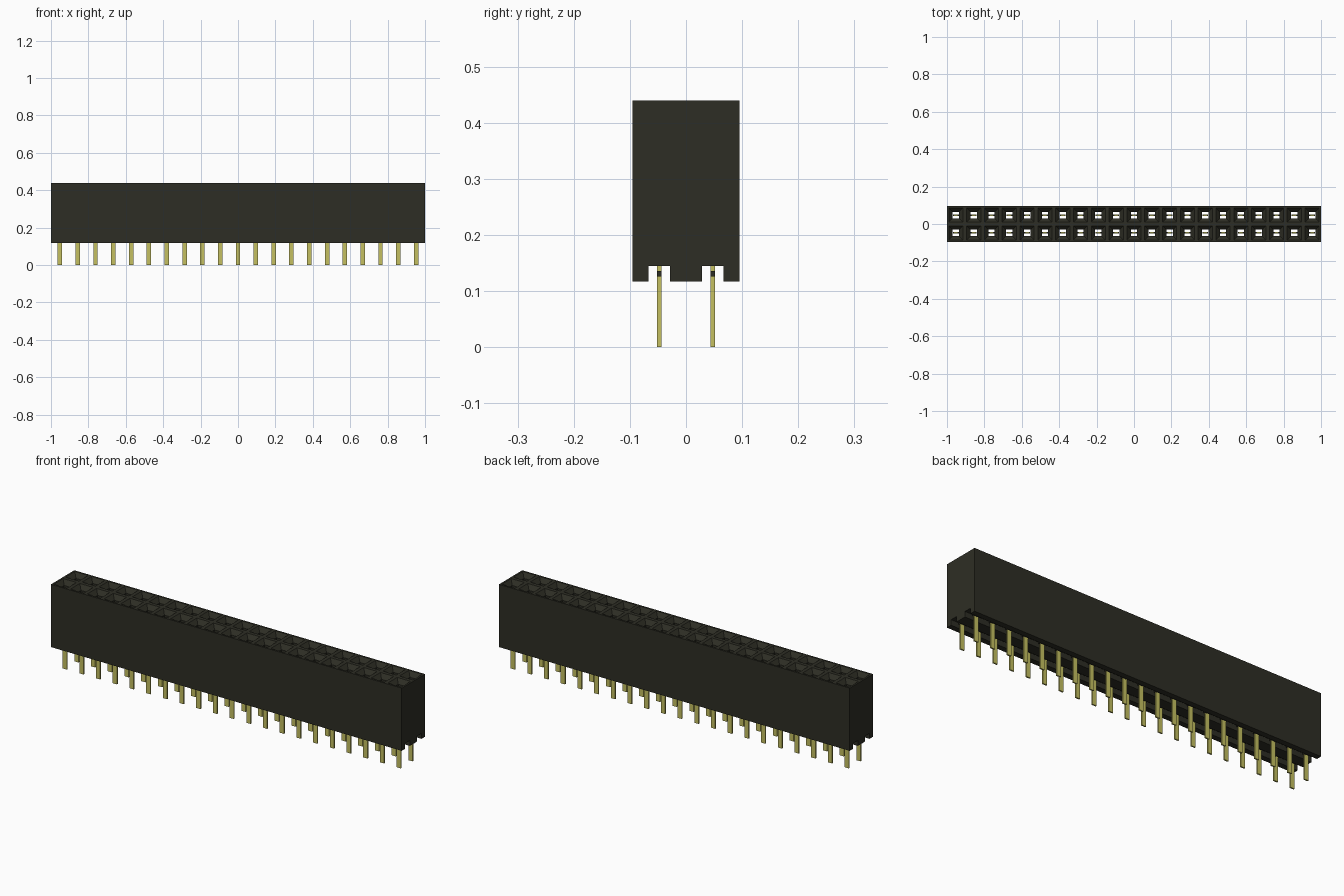
import bpy
import bmesh
from mathutils import Matrix, Vector

cube = bpy.data.objects.get("Cube")
if cube:
    bpy.data.objects.remove(cube, do_unlink=True)

COLUMNS = 21
PITCH = 2 / COLUMNS
HALF = PITCH / 2
BOTTOM, CEILING, TOP = 0.117, 0.145, 0.44
GROOVE = 0.019        # half width of the bottom grooves
HOLE = 0.017          # half width of each socket shaft
MOUTH = 0.038         # half width of each socket opening
CHAMFER = 0.022       # depth of the socket funnel
CENTRES = [(-1 + HALF + i * PITCH, row * HALF)
           for i in range(COLUMNS) for row in (-1, 1)]


def material(name, colour, roughness):
    mat = bpy.data.materials.new(name)
    mat.use_nodes = True
    mat.diffuse_color = (*colour, 1)
    shader = mat.node_tree.nodes["Principled BSDF"]
    shader.inputs["Base Color"].default_value = (*colour, 1)
    shader.inputs["Roughness"].default_value = roughness
    return mat


def finish(name, bm, mat):
    bmesh.ops.remove_doubles(bm, verts=bm.verts, dist=0.0001)
    bmesh.ops.recalc_face_normals(bm, faces=bm.faces)
    mesh = bpy.data.meshes.new(name)
    bm.to_mesh(mesh)
    bm.free()
    mesh.materials.append(mat)
    obj = bpy.data.objects.new(name, mesh)
    bpy.context.collection.objects.link(obj)
    return obj


def loft(bm, rings):
    """Bridge a stack of rectangular rings: (half x, half y, z) at a centre."""
    for a, b in zip(rings, rings[1:]):
        for i in range(4):
            j = (i + 1) % 4
            bm.faces.new([bm.verts.new(p) for p in (a[i], a[j], b[j], b[i])])


def ring(cx, cy, hx, hy, z):
    return [Vector((cx + sx * hx, cy + sy * hy, z))
            for sx, sy in ((-1, -1), (1, -1), (1, 1), (-1, 1))]


def boxes(name, size_x, size_y, z0, z1, mat):
    """One thin upright box at every contact position."""
    bm = bmesh.new()
    for cx, cy in CENTRES:
        place = (Matrix.Translation((cx, cy, (z0 + z1) / 2))
                 @ Matrix.Diagonal((size_x, size_y, z1 - z0, 1)))
        bmesh.ops.create_cube(bm, size=1, matrix=place)
    return finish(name, bm, mat)


black = material("black plastic", (0.027, 0.027, 0.018), 0.6)
gold = material("gold plating", (0.56, 0.53, 0.12), 0.4)

# Housing: sockets with funnels that open into the bottom grooves
bm = bmesh.new()
for cx, cy in CENTRES:
    loft(bm, [ring(cx, cy, HALF, HALF, TOP),
              ring(cx, cy, MOUTH, MOUTH, TOP),
              ring(cx, cy, HOLE, HOLE, TOP - CHAMFER),
              ring(cx, cy, HOLE, HOLE, CEILING),
              ring(cx, cy, HALF, GROOVE, CEILING)][:4])
    # Groove ceiling around the shaft
    loft(bm, [ring(cx, cy, HOLE, HOLE, CEILING),
              ring(cx, cy, HALF, GROOVE, CEILING)])

# Housing: end profile with two grooves, and the long walls between the ends
profile = [(-PITCH, TOP), (-PITCH, BOTTOM)]
for cy in (-HALF, HALF):
    profile += [(cy - GROOVE, BOTTOM), (cy - GROOVE, CEILING),
                (cy + GROOVE, CEILING), (cy + GROOVE, BOTTOM)]
profile += [(PITCH, BOTTOM), (PITCH, TOP)]
for x in (-1, 1):
    bm.faces.new([bm.verts.new((x, y, z)) for y, z in profile])
for (y0, z0), (y1, z1) in zip(profile, profile[1:]):
    if z0 == z1 == CEILING:
        continue
    bm.faces.new([bm.verts.new(p) for p in
                  ((-1, y0, z0), (1, y0, z0), (1, y1, z1), (-1, y1, z1))])
finish("housing", bm, black)

# Contact pins and the small collars that hold them in the grooves
boxes("contact_pins", 0.024, 0.0075, 0, 0.3, gold)
boxes("pin_collars", 0.032, 0.008, 0.126, 0.136, black)
